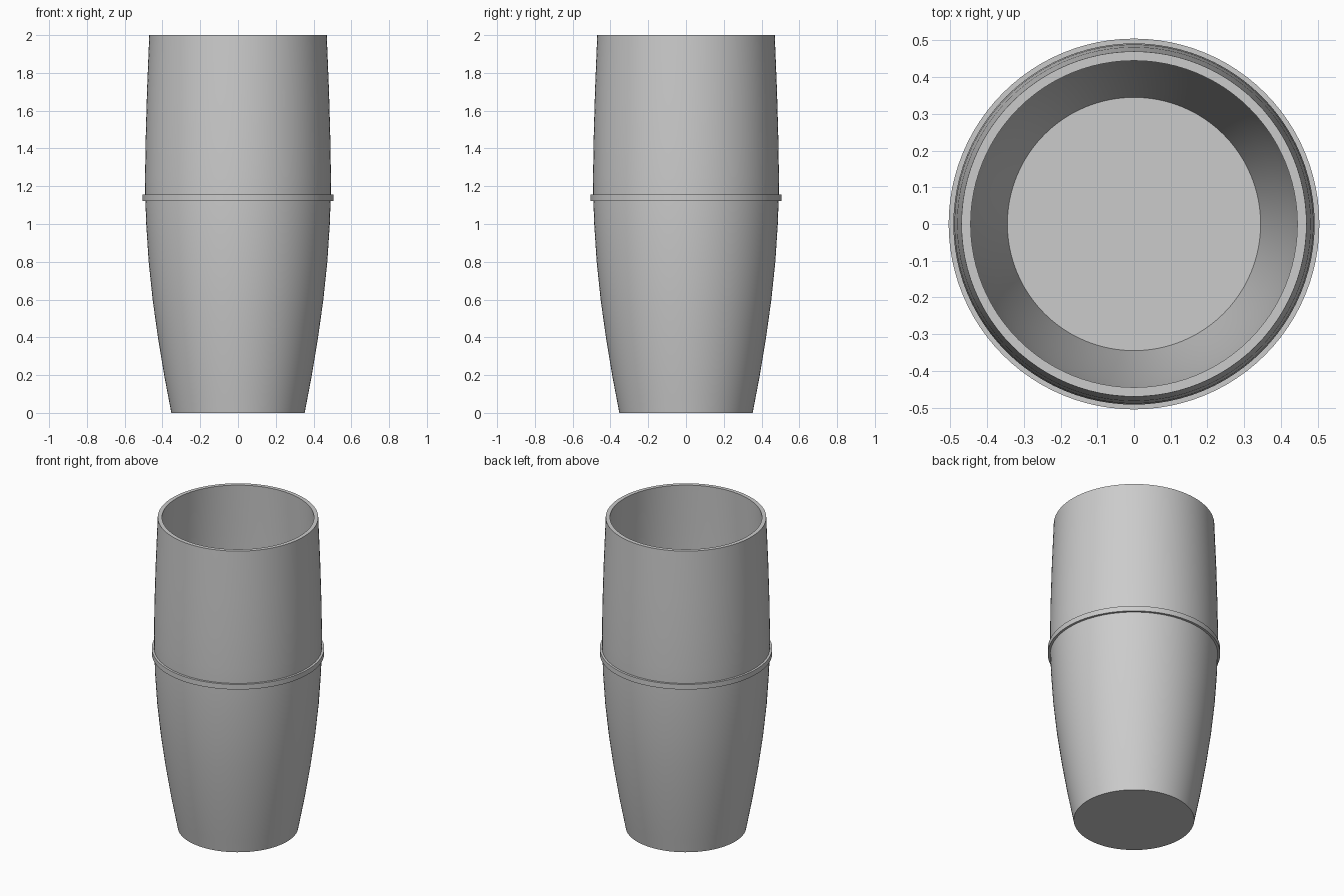
import bpy
import math

SEGMENTS = 96

cube = bpy.data.objects.get("Cube")
if cube:
    bpy.data.objects.remove(cube, do_unlink=True)

grey = bpy.data.materials.new("plain_grey")
grey.use_nodes = True
colour = (0.6, 0.6, 0.6, 1)
grey.diffuse_color = colour
grey.node_tree.nodes["Principled BSDF"].inputs["Base Color"].default_value = colour


def lathe(name, profile, capped=True):
    """Spin (radius, z) points about z; cap the ends or close the loop."""
    verts, faces = [], []
    for r, z in profile:
        for i in range(SEGMENTS):
            a = math.tau * i / SEGMENTS
            verts.append((r * math.cos(a), r * math.sin(a), z))
    rows = len(profile)
    for k in range(rows - 1 if capped else rows):
        low, high = k * SEGMENTS, (k + 1) % rows * SEGMENTS
        for i in range(SEGMENTS):
            j = (i + 1) % SEGMENTS
            faces.append((low + i, low + j, high + j, high + i))
    if capped:
        faces.append(tuple(reversed(range(SEGMENTS))))
        faces.append(tuple(range((rows - 1) * SEGMENTS, rows * SEGMENTS)))
    mesh = bpy.data.meshes.new(name)
    mesh.from_pydata(verts, [], faces)
    mesh.materials.append(grey)
    obj = bpy.data.objects.new(name, mesh)
    bpy.context.collection.objects.link(obj)
    bpy.ops.object.select_all(action="DESELECT")
    obj.select_set(True)
    bpy.context.view_layer.objects.active = obj
    bpy.ops.object.shade_smooth_by_angle(angle=math.radians(30))
    return obj


# Hollow cup: outer wall up, over the flat rim, then down to the inner floor
WALL = 0.025
outer = [(0.353, 0), (0.37, 0.09), (0.391, 0.2), (0.424, 0.4), (0.452, 0.6),
         (0.473, 0.8), (0.486, 1.0), (0.491, 1.14), (0.492, 1.25),
         (0.489, 1.45), (0.482, 1.7), (0.47, 2)]
inner = [(r - WALL, z) for r, z in reversed(outer[1:])]
lathe("cup_body", outer + inner)

# Raised band around the widest part
lathe("middle_band", [(0.485, 1.122), (0.505, 1.122),
                      (0.505, 1.155), (0.485, 1.155)], capped=False)
